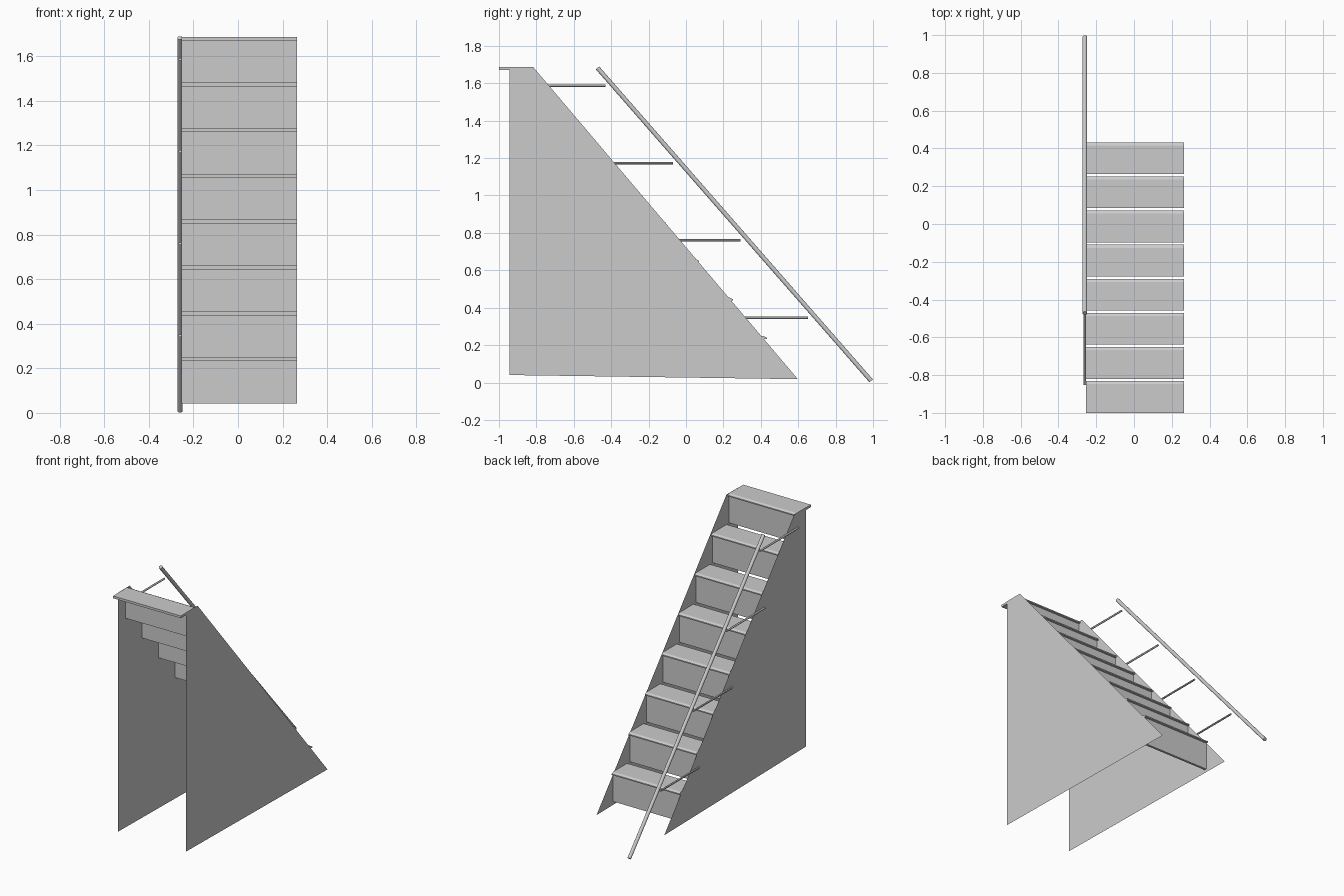
import bpy
import bmesh
from mathutils import Vector

cube = bpy.data.objects.get("Cube")
if cube:
    bpy.data.objects.remove(cube, do_unlink=True)

# Single plain grey
grey = bpy.data.materials.new("light_grey")
grey.use_nodes = True
colour = (0.6, 0.6, 0.6, 1)
grey.diffuse_color = colour
grey.node_tree.nodes["Principled BSDF"].inputs["Base Color"].default_value = colour

LEFT, RIGHT = 0.264, -0.253      # outer faces of the stair
STEPS, RISE, RUN = 8, 0.2055, 0.1806
BOARD = 0.016                    # board thickness
RAIL_X = -0.26


def profile_part(name, points, x0, x1=None):
    """Side profile (y, z) at x0, extruded to x1 when given."""
    bm = bmesh.new()
    face = bm.faces.new([bm.verts.new((x0, y, z)) for y, z in points])
    if x1 is not None:
        grown = bmesh.ops.extrude_face_region(bm, geom=[face])["geom"]
        verts = [v for v in grown if isinstance(v, bmesh.types.BMVert)]
        bmesh.ops.translate(bm, verts=verts, vec=(x1 - x0, 0, 0))
    bmesh.ops.recalc_face_normals(bm, faces=bm.faces)
    mesh = bpy.data.meshes.new(name)
    bm.to_mesh(mesh)
    bm.free()
    mesh.materials.append(grey)
    obj = bpy.data.objects.new(name, mesh)
    bpy.context.collection.objects.link(obj)
    return obj


def rod(name, start, end, radius, sides=16):
    """Round bar between two points."""
    a, b = Vector(start), Vector(end)
    bpy.ops.mesh.primitive_cylinder_add(
        vertices=sides, radius=radius, depth=(b - a).length, location=(a + b) / 2)
    obj = bpy.context.object
    obj.name = name
    obj.rotation_euler = (b - a).to_track_quat("Z", "Y").to_euler()
    obj.data.materials.append(grey)
    bpy.ops.object.shade_smooth_by_angle()
    return obj


# Thin side panels
panel = [(-0.945, 0.04), (0.598, 0.018), (-0.818, 1.688), (-0.945, 1.688)]
profile_part("left_side_panel", panel, LEFT)
profile_part("right_side_panel", panel, RIGHT)

# Treads with an eased nosing, each above its riser
for i in range(STEPS):
    front = 0.432 - RUN * i
    back = front - 0.168
    top = 0.248 + RISE * i
    under = top - BOARD
    profile_part(f"tread_{i + 1}", [
        (back, under), (front, under), (front, top - BOARD / 2),
        (front - BOARD, top), (back, top)], RIGHT, LEFT)
    face = front - BOARD
    bottom = top - RISE
    profile_part(f"riser_{i + 1}", [
        (face - BOARD, bottom), (face, bottom),
        (face, under), (face - BOARD, under)], RIGHT, LEFT)

# Sloping handrail
rod("handrail", (RAIL_X, -0.473, 1.682), (RAIL_X, 0.99, 0.009), 0.012)

# Level rail brackets fixed to the right panel
for i in range(4):
    end = 0.652 - 2 * RUN * i
    z = 0.346 + 2.012 * RISE * i
    rod(f"rail_bracket_{i + 1}", (RAIL_X, end - 0.42, z), (RAIL_X, end, z), 0.0065, 12)
